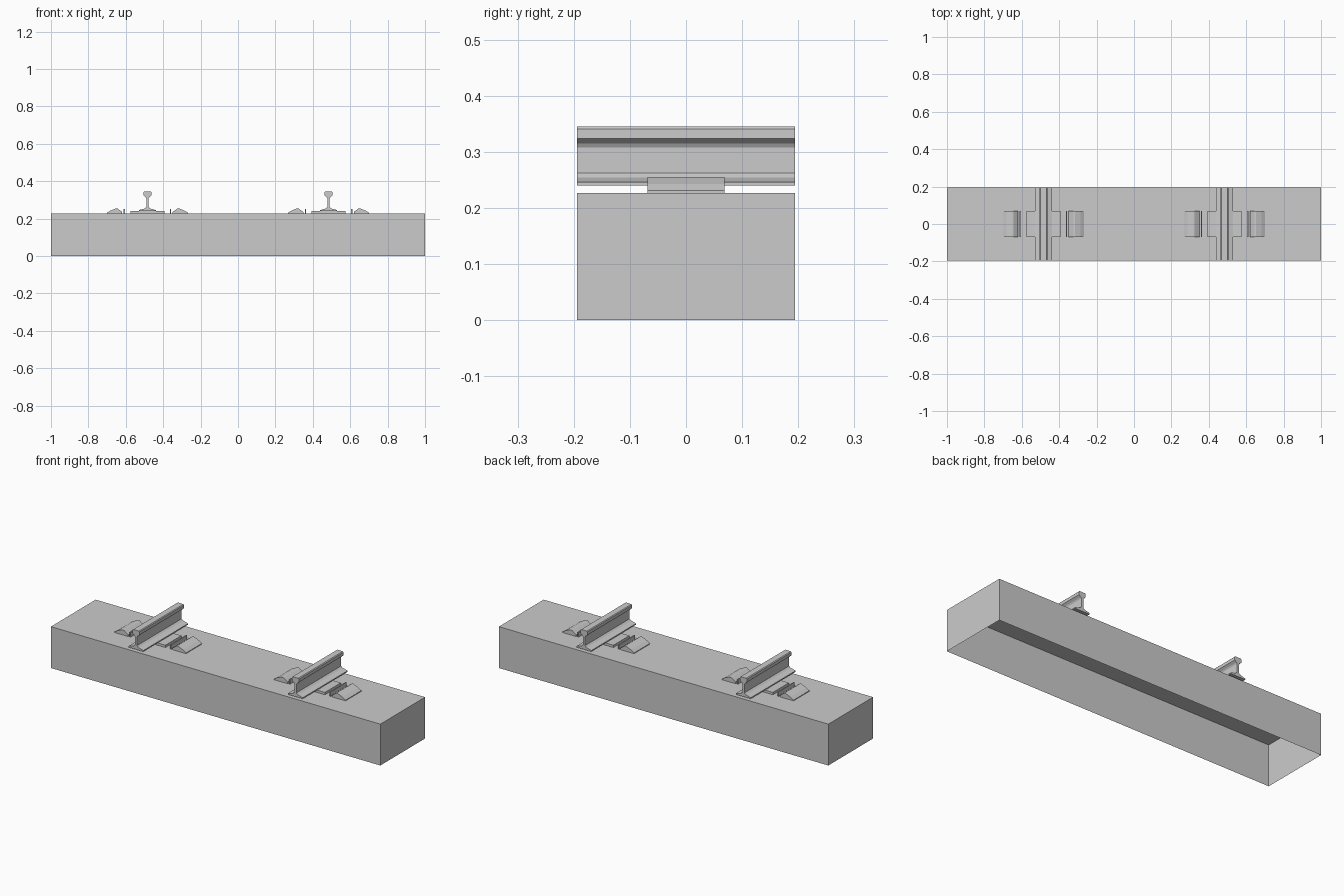
import bpy
import bmesh

cube = bpy.data.objects.get("Cube")
if cube:
    bpy.data.objects.remove(cube, do_unlink=True)

GREY = (0.6, 0.6, 0.6, 1.0)
TOP = 0.227          # top of the sleeper
HALF_DEPTH = 0.194   # half the sleeper width and rail length
CLIP_DEPTH = 0.069
RAIL_X = 0.484

grey = bpy.data.materials.new("plain grey")
grey.diffuse_color = GREY
grey.use_nodes = True
grey.node_tree.nodes["Principled BSDF"].inputs["Base Color"].default_value = GREY


def extrude_profile(name, profile, half_depth, x=0.0, side=1, open_bottom=False):
    """Extrude an x-z outline along y; side=-1 mirrors it in x."""
    bm = bmesh.new()
    verts = [bm.verts.new((x + side * u, -half_depth, z)) for u, z in profile]
    face = bm.faces.new(verts)
    result = bmesh.ops.extrude_face_region(bm, geom=[face], use_keep_orig=True)
    moved = [g for g in result["geom"] if isinstance(g, bmesh.types.BMVert)]
    bmesh.ops.translate(bm, verts=moved, vec=(0, 2 * half_depth, 0))
    bmesh.ops.recalc_face_normals(bm, faces=bm.faces)
    if open_bottom:
        bm.normal_update()
        under = [f for f in bm.faces if f.normal.z < -0.9]
        bmesh.ops.delete(bm, geom=under, context="FACES")
    mesh = bpy.data.meshes.new(name)
    bm.to_mesh(mesh)
    bm.free()
    mesh.materials.append(grey)
    obj = bpy.data.objects.new(name, mesh)
    bpy.context.collection.objects.link(obj)
    return obj


def box(u0, u1, z0, z1):
    return [(u0, z0), (u1, z0), (u1, z1), (u0, z1)]


# Sleeper: a hollow shell, open underneath
extrude_profile("sleeper", box(-1, 1, 0, TOP), HALF_DEPTH, open_bottom=True)

# Half of the rail outline, from foot to head
half_rail = [(0.045, 0.240), (0.045, 0.246), (0.016, 0.254), (0.006, 0.262),
             (0.006, 0.308), (0.010, 0.315), (0.021, 0.324), (0.021, 0.341),
             (0.017, 0.345)]
rail = half_rail + [(-u, z) for u, z in reversed(half_rail)]

# Wedge-shaped shoulder, measured outward from the rail
shoulder = [(0.217, TOP), (0.217, 0.231), (0.198, 0.243), (0.168, 0.255),
            (0.160, 0.254), (0.135, 0.236), (0.135, TOP)]

for label, x in (("right", -RAIL_X), ("left", RAIL_X)):
    extrude_profile(label + "_rail", rail, HALF_DEPTH, x)
    extrude_profile(label + "_base_plate", box(-0.092, 0.092, TOP, 0.240), CLIP_DEPTH, x)
    for place, side in (("outer", 1 if x > 0 else -1), ("inner", -1 if x > 0 else 1)):
        name = label + "_" + place
        extrude_profile(name + "_shoulder", shoulder, CLIP_DEPTH, x, side)
        extrude_profile(name + "_lip", box(0.121, 0.127, TOP, 0.252), CLIP_DEPTH, x, side)
